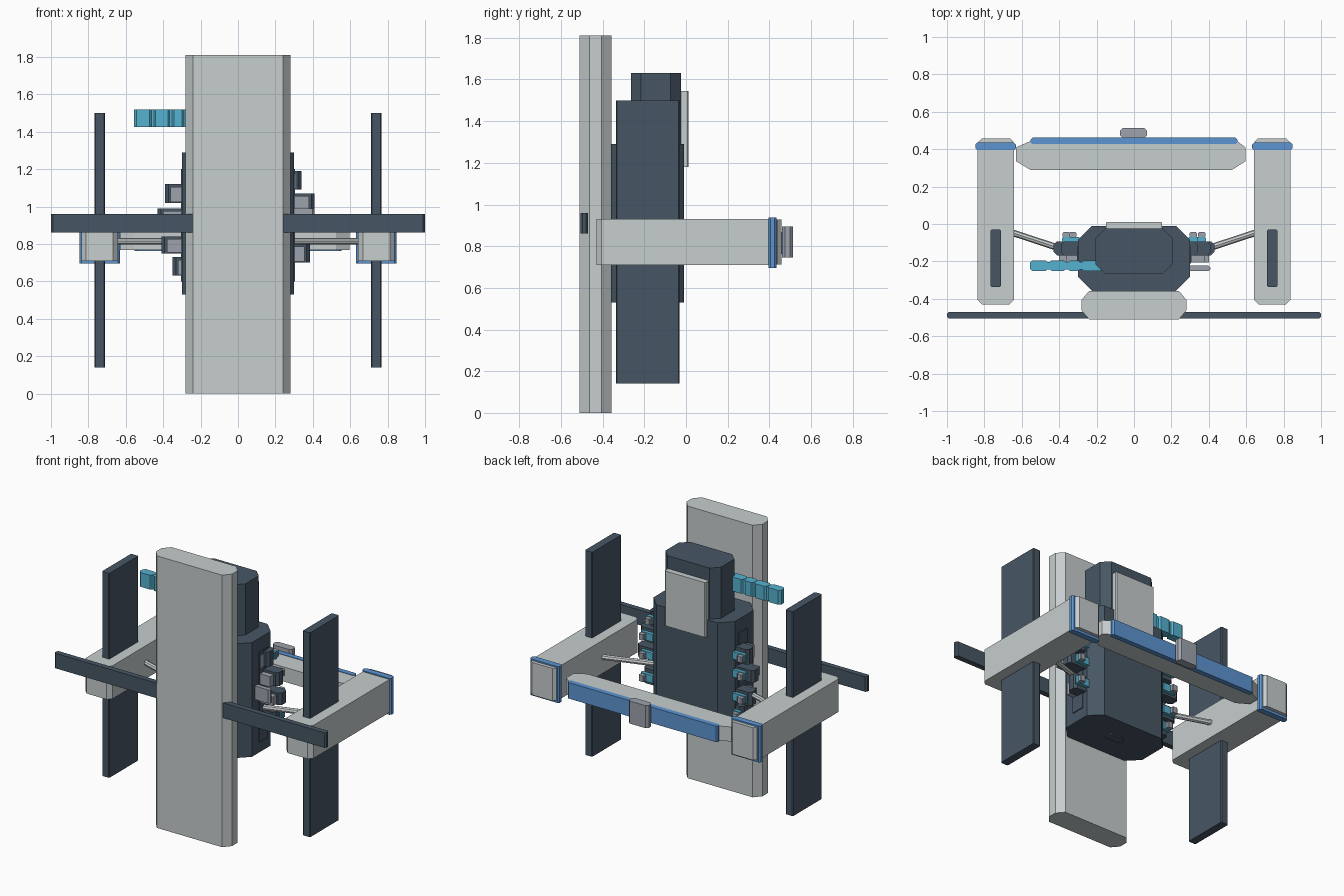
import bpy, bmesh, math
from mathutils import Vector

if "Cube" in bpy.data.objects:
    bpy.data.objects.remove(bpy.data.objects["Cube"])


def material(name, rgb):
    m = bpy.data.materials.new(name)
    m.diffuse_color = (*rgb, 1)
    m.use_nodes = True
    m.node_tree.nodes["Principled BSDF"].inputs["Base Color"].default_value = m.diffuse_color
    return m


LIGHT = material("light_grey", (0.57, 0.61, 0.62))
DARK = material("dark_slate", (0.062, 0.094, 0.128))
BLUE = material("blue", (0.107, 0.30, 0.645))
CYAN = material("cyan", (0.091, 0.445, 0.63))
GREY = material("mid_grey", (0.34, 0.37, 0.42))


def prism(name, outline, z0, z1, mat):
    """Extrude a top-view outline from z0 to z1."""
    bm = bmesh.new()
    face = bm.faces.new([bm.verts.new((x, y, z0)) for x, y in outline])
    ext = bmesh.ops.extrude_face_region(bm, geom=[face])
    for v in ext["geom"]:
        if isinstance(v, bmesh.types.BMVert):
            v.co.z = z1
    bmesh.ops.recalc_face_normals(bm, faces=bm.faces)
    mesh = bpy.data.meshes.new(name)
    bm.to_mesh(mesh)
    bm.free()
    mesh.materials.append(mat)
    ob = bpy.data.objects.new(name, mesh)
    bpy.context.collection.objects.link(ob)
    return ob


def block(name, x, y, z, mat, cut=0.0, cut_y=None):
    """Box from ranges, with optional chamfered vertical edges."""
    (x0, x1), (y0, y1) = sorted(x), y
    c, d = cut, cut if cut_y is None else cut_y
    if c:
        pts = [(x0 + c, y0), (x1 - c, y0), (x1, y0 + d), (x1, y1 - d),
               (x1 - c, y1), (x0 + c, y1), (x0, y1 - d), (x0, y0 + d)]
    else:
        pts = [(x0, y0), (x1, y0), (x1, y1), (x0, y1)]
    return prism(name, pts, z[0], z[1], mat)


def rod(name, a, b, width, mat):
    """Slim eight-sided bar between two points."""
    a, b = Vector(a), Vector(b)
    bpy.ops.mesh.primitive_cylinder_add(vertices=8, radius=width / 2,
                                        depth=(b - a).length, location=(a + b) / 2)
    ob = bpy.context.object
    ob.name = name
    ob.rotation_euler = (b - a).to_track_quat("Z", "Y").to_euler()
    ob.data.materials.append(mat)


# Tall front panel and the crosswise blades beside it
block("front_panel", (-0.28, 0.28), (-0.51, -0.358), (0, 1.81), LIGHT, 0.04, 0.047)
for s, side in ((-1, "left"), (1, "right")):
    block(side + "_cross_blade", (s * 0.2, s), (-0.506, -0.47), (0.86, 0.96), DARK, 0.01)

# Central body, upper housing, back plate and bottom hatch
block("body", (-0.3, 0.3), (-0.357, -0.01), (0.53, 1.29), DARK, 0.075)
block("upper_housing", (-0.205, 0.205), (-0.265, -0.025), (1.28, 1.63), DARK, 0.05)
block("back_plate", (-0.15, 0.15), (-0.03, 0.012), (1.18, 1.545), LIGHT, 0.006)
block("bottom_hatch", (-0.06, 0.06), (-0.21, -0.15), (0.522, 0.535), DARK, 0.015)

# Segmented cyan sensor arm on the left
for i, (a, b) in enumerate(((-0.557, -0.458), (-0.455, -0.36), (-0.357, -0.285), (-0.283, -0.17))):
    block(f"sensor_segment_{i + 1}", (a, b), (-0.252, -0.194), (1.425, 1.52), CYAN, 0.015)
block("sensor_core", (-0.5, -0.16), (-0.242, -0.204), (1.427, 1.518), CYAN)

# Side arms, end collars, caps, tall fins and struts
for s, side in ((-1, "left"), (1, "right")):
    block(side + "_arm", (s * 0.642, s * 0.838), (-0.43, 0.42), (0.71, 0.93), LIGHT, 0.025)
    block(side + "_arm_collar", (s * 0.632, s * 0.848), (0.395, 0.435), (0.695, 0.937), BLUE, 0.01)
    block(side + "_arm_cap", (s * 0.645, s * 0.832), (0.42, 0.458), (0.712, 0.928), LIGHT, 0.018)
    block(side + "_fin", (s * 0.712, s * 0.766), (-0.337, -0.03), (0.14, 1.5), DARK, 0.005)
    rod(side + "_strut", (s * 0.29, -0.165, 0.815), (s * 0.655, -0.045, 0.815), 0.035, LIGHT)

# Rear beam with its blue strip and central box
prism("rear_beam", [(-0.555, 0.29), (0.525, 0.29), (0.595, 0.335), (0.595, 0.41),
                    (0.55, 0.445), (-0.55, 0.445), (-0.63, 0.41), (-0.63, 0.335)],
      0.768, 0.865, LIGHT)
block("rear_beam_strip", (-0.553, 0.553), (0.428, 0.462), (0.762, 0.868), BLUE, 0.01)
block("rear_box", (-0.075, 0.07), (0.46, 0.513), (0.745, 0.895), GREY, 0.015)

# Columns of small connector pods: outer x, bottom z, top z
pods = {-1: ((0.39, 1.02, 1.12), (0.43, 0.91, 0.99), (0.41, 0.75, 0.84), (0.35, 0.63, 0.73)),
        1: ((0.34, 1.09, 1.19), (0.41, 0.98, 1.07), (0.43, 0.86, 0.94), (0.385, 0.70, 0.80))}
for s, side in ((-1, "left"), (1, "right")):
    for i, (out, z0, z1) in enumerate(pods[s]):
        n = f"{side}_pod_{i + 1}"
        block(n, (s * 0.28, s * out), (-0.168, -0.093), (z0, z1), DARK, 0.018)
        # cyan ring and paired caps facing the rear
        edge = min(out, 0.385)
        m = (z0 + z1) / 2
        block(n + "_ring", (s * 0.29, s * edge), (-0.095, -0.07), (m - 0.025, m + 0.025), CYAN, 0.005)
        block(n + "_cap", (s * (edge - 0.042), s * (edge - 0.004)), (-0.072, -0.043),
              (m - 0.02, m + 0.02), GREY, 0.005)
        # grey cover on the front of each pod
        block(n + "_cover", (s * 0.29, s * (out - 0.03)), (-0.205, -0.16),
              (z0 + 0.005, z1 - 0.015), GREY)
    block(side + "_side_rail", (s * 0.29, s * 0.306), (-0.21, -0.12), (0.6, 1.2), DARK)
block("right_lever", (0.29, 0.408), (-0.252, -0.222), (0.9, 0.99), GREY, 0.01)
